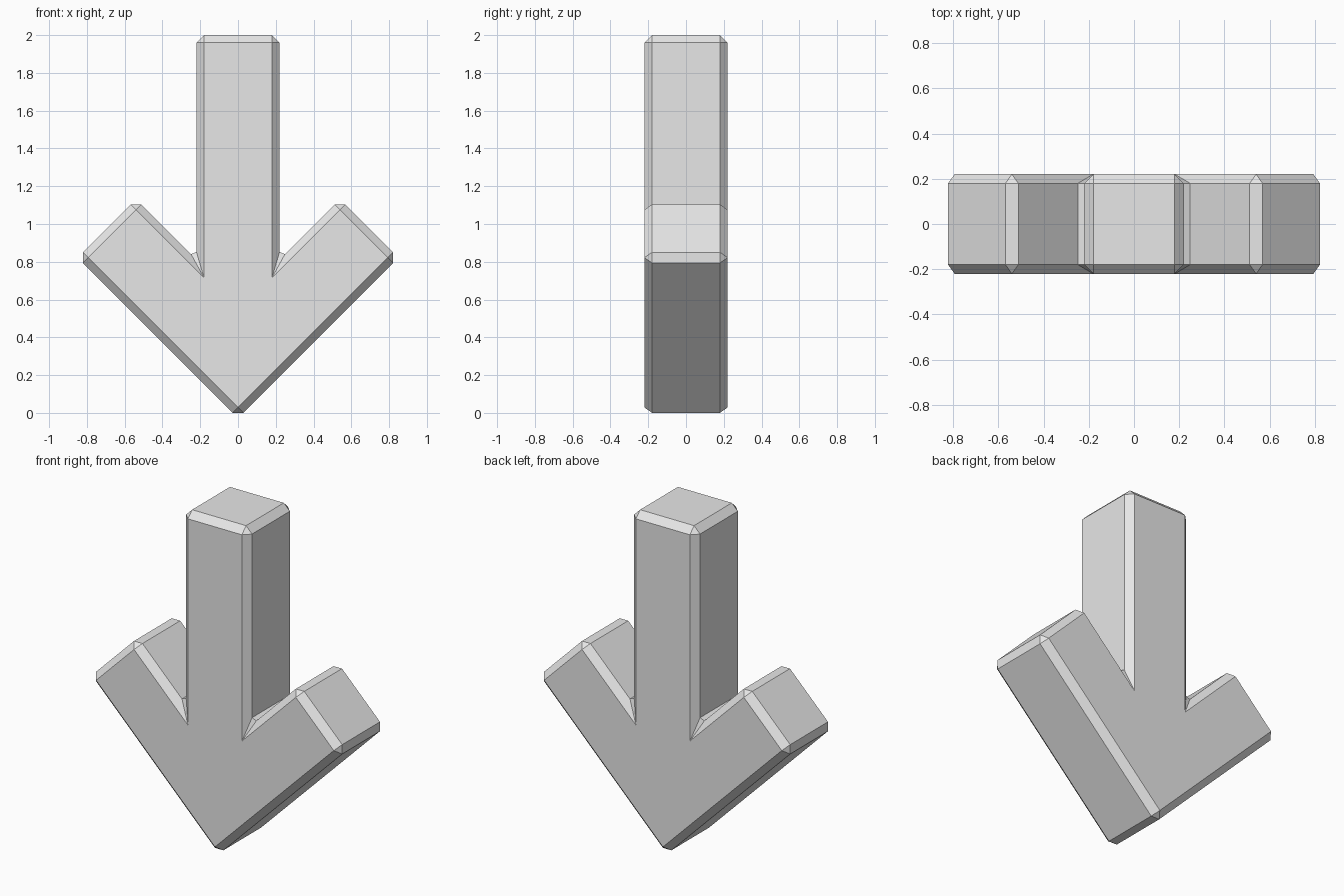
import bpy
import bmesh

cube = bpy.data.objects.get("Cube")
if cube:
    bpy.data.objects.remove(cube, do_unlink=True)

DEPTH = 0.22   # half thickness
BEVEL = 0.04

# One flat grey for the whole arrow
grey = bpy.data.materials.new("light_grey")
grey.use_nodes = True
colour = (0.8, 0.8, 0.8, 1)
grey.diffuse_color = colour
grey.node_tree.nodes["Principled BSDF"].inputs["Base Color"].default_value = colour

# Right half of the outline, from above the tip to the shaft top, then mirrored
half = [(0.85, 0.822), (0.54, 1.132), (0.22, 0.812), (0.22, 2.0)]
outline = [(0, -0.028)] + half + [(-x, z) for x, z in reversed(half)]

# Extruded arrow slab
bm = bmesh.new()
front = bm.faces.new([bm.verts.new((x, -DEPTH, z)) for x, z in outline])
sides = bmesh.ops.extrude_face_region(bm, geom=[front])
bmesh.ops.translate(bm, vec=(0, 2 * DEPTH, 0),
                    verts=[v for v in sides["geom"] if isinstance(v, bmesh.types.BMVert)])
bmesh.ops.recalc_face_normals(bm, faces=bm.faces)

mesh = bpy.data.meshes.new("down_arrow")
bm.to_mesh(mesh)
bm.free()
mesh.materials.append(grey)
arrow = bpy.data.objects.new("down_arrow", mesh)
bpy.context.collection.objects.link(arrow)

# Flat chamfer on every edge
chamfer = arrow.modifiers.new("chamfer", 'BEVEL')
chamfer.width = BEVEL
chamfer.segments = 1
chamfer.limit_method = 'ANGLE'
